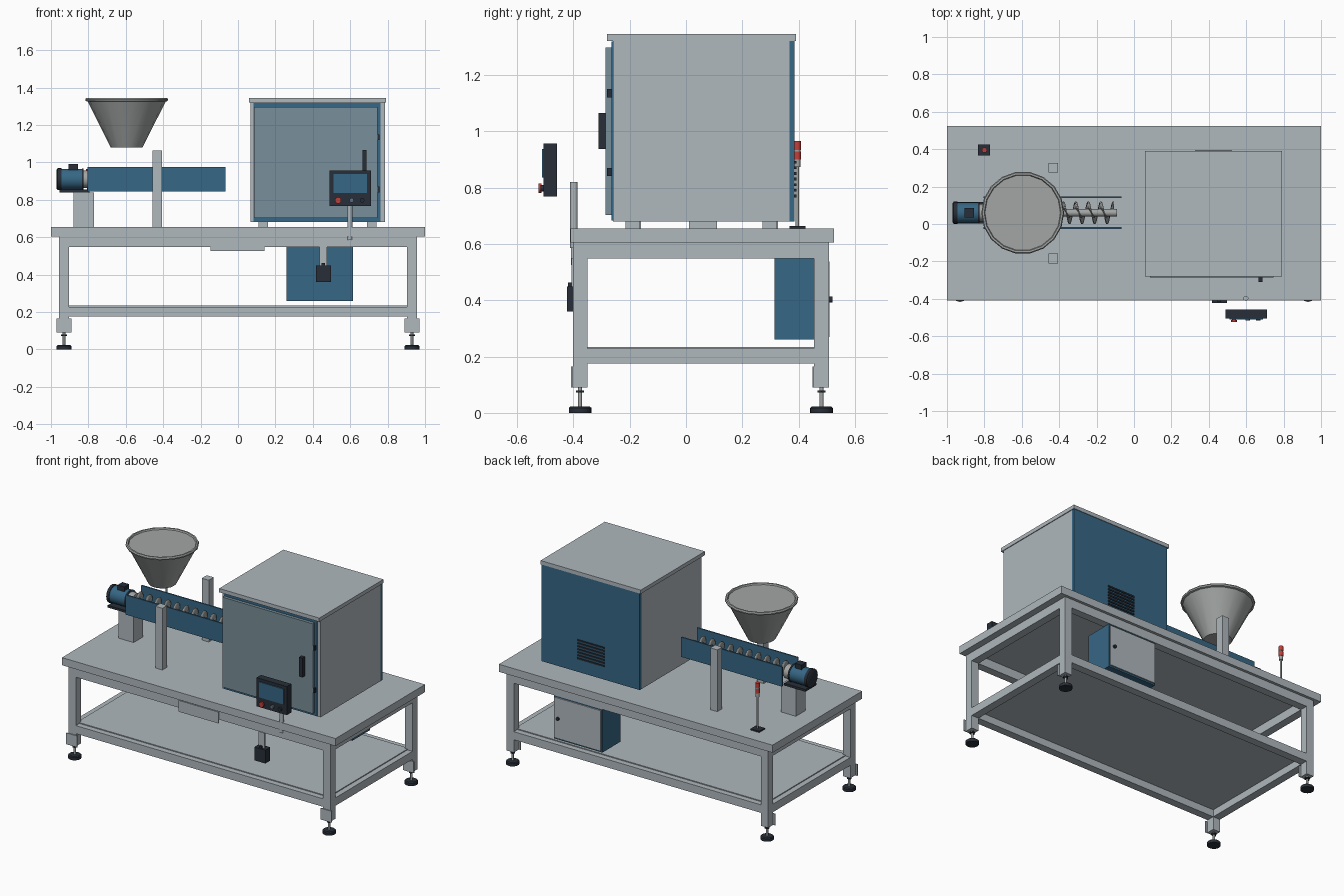
import bpy, bmesh, math
from mathutils import Matrix

if "Cube" in bpy.data.objects:
    bpy.data.objects.remove(bpy.data.objects["Cube"])


def material(name, r, g, b):
    m = bpy.data.materials.new(name)
    m.diffuse_color = (r, g, b, 1)
    m.use_nodes = True
    m.node_tree.nodes["Principled BSDF"].inputs["Base Color"].default_value = m.diffuse_color
    return m


GREY = material("frame_grey", 0.43, 0.48, 0.51)
BLUE = material("panel_blue", 0.037, 0.135, 0.235)
DOOR = material("door_blue_grey", 0.19, 0.275, 0.32)
DARK = material("dark_plastic", 0.021, 0.028, 0.04)
STEEL = material("steel", 0.36, 0.38, 0.37)
RED = material("signal_red", 0.55, 0.05, 0.04)
BUTTON = material("button_blue_grey", 0.12, 0.17, 0.25)


def finish(bm, name, mat, smooth=False):
    bmesh.ops.recalc_face_normals(bm, faces=bm.faces)
    me = bpy.data.meshes.new(name)
    bm.to_mesh(me)
    bm.free()
    ob = bpy.data.objects.new(name, me)
    bpy.context.collection.objects.link(ob)
    me.materials.append(mat)
    if smooth:
        bpy.ops.object.select_all(action='DESELECT')
        ob.select_set(True)
        bpy.context.view_layer.objects.active = ob
        bpy.ops.object.shade_smooth_by_angle(angle=math.radians(35))
    return ob


def box(name, x, y, z, mat):
    """Box from (min, max) ranges."""
    bm = bmesh.new()
    bmesh.ops.create_cube(bm, size=1)
    for v in bm.verts:
        for i, (lo, hi) in enumerate((x, y, z)):
            v.co[i] = lo + (v.co[i] + 0.5) * (hi - lo)
    return finish(bm, name, mat)


def lathe(name, profile, origin, mat, axis='Z', sides=24):
    """Turn (radius, height) points around an axis through origin."""
    bm = bmesh.new()
    rings = []
    for r, h in profile:
        rings.append([bm.verts.new((r * math.cos(a), r * math.sin(a), h))
                      for a in (2 * math.pi * i / sides for i in range(sides))])
    for a, b in zip(rings, rings[1:]):
        for i in range(sides):
            j = (i + 1) % sides
            bm.faces.new((a[i], a[j], b[j], b[i]))
    bm.faces.new(rings[0])
    bm.faces.new(rings[-1])
    if axis == 'X':
        bm.transform(Matrix.Rotation(math.pi / 2, 4, 'Y'))
    elif axis == 'Y':
        bm.transform(Matrix.Rotation(math.pi / 2, 4, 'X'))
    bm.transform(Matrix.Translation(origin))
    return finish(bm, name, mat, True)


def rod(name, r, h0, h1, origin, mat, axis='Z', sides=24):
    return lathe(name, [(r, h0), (r, h1)], origin, mat, axis, sides)


# Table top, legs and adjustable feet
box("table_top", (-1, 1), (-0.41, 0.525), (0.605, 0.655), GREY)
for sx in (-1, 1):
    for y0 in (-0.402, 0.455):
        cx, cy = sx * 0.93, y0 + 0.026
        box("leg", (cx - 0.026, cx + 0.026), (y0, y0 + 0.052), (0.09, 0.605), GREY)
        box("leg_plate", (cx - 0.04, cx + 0.04), (y0 - 0.006, y0), (0.09, 0.165), GREY)
        lathe("foot", [(0.04, 0), (0.04, 0.018), (0.034, 0.023)], (cx, cy, 0), DARK)
        rod("foot_stem", 0.007, 0.02, 0.09, (cx, cy, 0), STEEL, sides=12)
        rod("foot_nut", 0.016, 0.072, 0.08, (cx, cy, 0), DARK, sides=6)

# Rails and lower shelf
for name, z in (("upper_rail", (0.548, 0.605)), ("lower_rail", (0.175, 0.228))):
    for y0 in (-0.402, 0.455):
        box(name + "_long", (-0.904, 0.904), (y0, y0 + 0.052), z, GREY)
    for sx in (-1, 1):
        box(name + "_short", (sx * 0.93 - 0.026, sx * 0.93 + 0.026), (-0.35, 0.455), z, GREY)
box("shelf", (-0.92, 0.92), (-0.365, 0.47), (0.222, 0.234), GREY)
box("front_plate", (-0.147, 0.143), (-0.409, -0.402), (0.525, 0.6), GREY)

# Electrical box under the table, its door and lock
box("electrical_box", (0.26, 0.615), (0.315, 0.502), (0.26, 0.548), BLUE)
box("electrical_door", (0.268, 0.607), (0.502, 0.51), (0.27, 0.538), GREY)
rod("door_lock", 0.011, -0.01, 0, (0.578, 0.51, 0.402), DARK, 'Y', 12)

# Small switch box hanging on the front rail
box("switch_bracket", (0.436, 0.477), (-0.407, -0.395), (0.44, 0.55), GREY)
box("switch_box", (0.416, 0.496), (-0.423, -0.372), (0.36, 0.448), DARK)
box("switch_cable_gland", (0.447, 0.465), (-0.418, -0.4), (0.448, 0.462), DARK)

# Cabinet
box("cabinet_body", (0.068, 0.785), (-0.26, 0.367), (0.68, 1.32), GREY)
box("cabinet_lid", (0.058, 0.79), (-0.28, 0.39), (1.32, 1.345), GREY)
box("cabinet_front_liner", (0.082, 0.763), (-0.265, -0.26), (0.683, 1.318), BLUE)
box("cabinet_door", (0.086, 0.746), (-0.285, -0.265), (0.703, 1.297), DOOR)
box("cabinet_back_panel", (0.068, 0.785), (0.367, 0.386), (0.68, 1.32), BLUE)
box("cabinet_handle", (0.665, 0.688), (-0.311, -0.285), (0.937, 1.065), DARK)
for z in (0.84, 1.12):
    box("cabinet_hinge", (0.746, 0.756), (-0.28, -0.265), (z, z + 0.03), DARK)
for i in range(7):
    z = 0.765 + i * 0.02
    box("vent_slot", (0.325, 0.523), (0.386, 0.392), (z, z + 0.01), DARK)
for x in (0.11, 0.69):
    for y in (-0.215, 0.272):
        box("cabinet_foot", (x, x + 0.05), (y, y + 0.05), (0.655, 0.68), GREY)

# Operator panel with screen and buttons
rod("panel_post", 0.0135, 0.585, 0.82, (0.598, -0.398, 0), GREY)
box("panel_housing", (0.488, 0.71), (-0.505, -0.458), (0.768, 0.957), DARK)
box("panel_screen", (0.51, 0.69), (-0.511, -0.505), (0.835, 0.937), BLUE)
lathe("stop_button", [(0.01, 0), (0.01, 0.008), (0.017, 0.008), (0.017, 0.019)],
      (0.535, -0.505, 0.797), RED, 'Y', 16)
rod("start_button", 0.012, 0, 0.012, (0.607, -0.505, 0.797), BUTTON, 'Y', 16)
rod("mode_button", 0.012, 0, 0.012, (0.664, -0.505, 0.797), DARK, 'Y', 16)

# Signal tower
tower = (-0.8, 0.395, 0)
box("tower_base", (-0.833, -0.77), (0.367, 0.425), (0.655, 0.664), DARK)
rod("tower_pole", 0.006, 0.664, 0.875, tower, STEEL, sides=12)
for z0, z1, r, m in ((0.873, 0.9, 0.012, STEEL), (0.9, 0.928, 0.014, RED),
                     (0.928, 0.934, 0.012, STEEL), (0.934, 0.965, 0.014, RED)):
    rod("tower_segment", r, z0, z1, tower, m, sides=16)

# Hopper with rolled rim and flat fill level
lathe("hopper", [(0.085, 1.08), (0.208, 1.325), (0.219, 1.328), (0.221, 1.337),
                 (0.216, 1.345), (0.206, 1.345), (0.202, 1.336)],
      (-0.595, 0.06, 0), STEEL, sides=18)

# Conveyor side plates and support posts
for y in (-0.026, 0.138):
    box("trough_side", (-0.805, -0.068), (y, y + 0.009), (0.845, 0.975), BLUE)
for y in (-0.21, 0.275):
    box("support_post", (-0.457, -0.406), (y, y + 0.051), (0.655, 1.063), GREY)

# Feed screw: shaft plus helical flight
rod("screw_shaft", 0.02, -0.8, -0.09, (0, 0.06, 0.91), STEEL, 'X', 16)
bm = bmesh.new()
pitch, steps, turns = 0.067, 24, 10
prev = None
for i in range(steps * turns + 1):
    a = 2 * math.pi * i / steps
    x = -0.78 + pitch * i / steps
    pair = [bm.verts.new((x, 0.06 + r * math.cos(a), 0.91 + r * math.sin(a)))
            for r in (0.018, 0.06)]
    if prev:
        bm.faces.new((prev[0], prev[1], pair[1], pair[0]))
    prev = pair
flight = finish(bm, "screw_flight", STEEL, True)
mod = flight.modifiers.new("thickness", 'SOLIDIFY')
mod.thickness, mod.offset = 0.006, 0

# Drive motor, coupling and pedestal
axis = (0, 0.06, 0.91)
rod("motor_body", 0.055, -0.945, -0.825, axis, BLUE, 'X')
lathe("motor_fan_cover", [(0.05, -0.97), (0.059, -0.964), (0.059, -0.945)], axis, DARK, 'X')
rod("motor_flange", 0.057, -0.835, -0.825, axis, DARK, 'X')
rod("coupling", 0.046, -0.825, -0.785, axis, STEEL, 'X')
box("motor_terminal_box", (-0.905, -0.855), (0.035, 0.085), (0.955, 0.99), DARK)
box("motor_base", (-0.955, -0.8), (0.003, 0.117), (0.84, 0.855), DARK)
box("motor_pedestal", (-0.88, -0.77), (0.01, 0.11), (0.655, 0.84), GREY)
